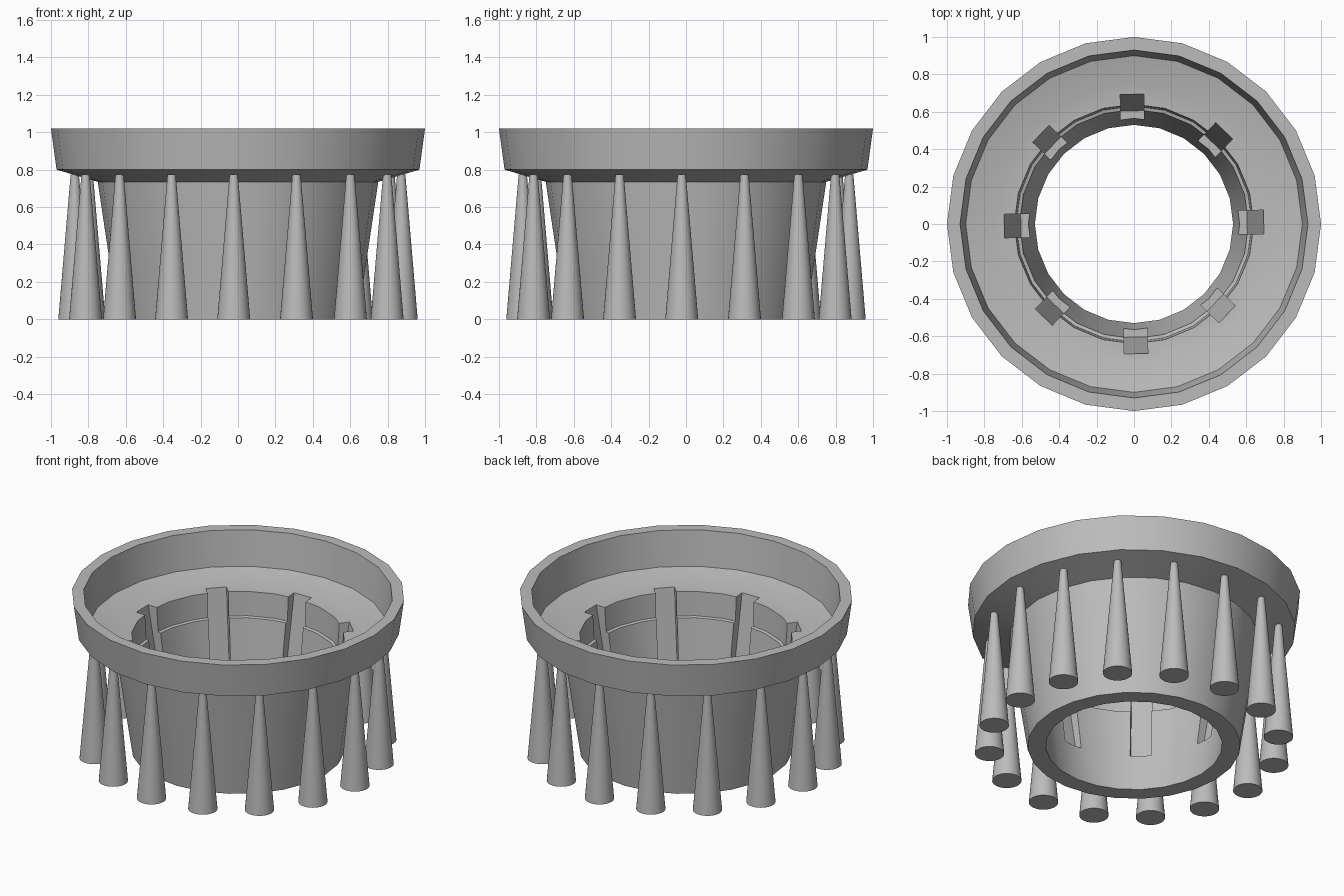
import bpy, bmesh, math
from mathutils import Matrix, Vector

if "Cube" in bpy.data.objects:
    bpy.data.objects.remove(bpy.data.objects["Cube"])

grey = bpy.data.materials.new("plain grey")
grey.diffuse_color = (0.5, 0.5, 0.5, 1)
grey.use_nodes = True
grey.node_tree.nodes["Principled BSDF"].inputs["Base Color"].default_value = grey.diffuse_color


def make_object(name, bm):
    bmesh.ops.recalc_face_normals(bm, faces=bm.faces)
    mesh = bpy.data.meshes.new(name)
    bm.to_mesh(mesh)
    bm.free()
    mesh.materials.append(grey)
    obj = bpy.data.objects.new(name, mesh)
    bpy.context.collection.objects.link(obj)
    return obj


def select(obj):
    bpy.ops.object.select_all(action='DESELECT')
    obj.select_set(True)
    bpy.context.view_layer.objects.active = obj


def lathe(name, profile, sides):
    bm = bmesh.new()
    rings = []
    for i in range(sides):
        a = 2 * math.pi * i / sides
        rings.append([bm.verts.new((r * math.cos(a), r * math.sin(a), z)) for r, z in profile])
    n = len(profile)
    for i in range(sides):
        p, q = rings[i], rings[(i + 1) % sides]
        for k in range(n):
            m = (k + 1) % n
            bm.faces.new((p[k], q[k], q[m], p[m]))
    return make_object(name, bm)


# Hollow tapered cup with a wide raised rim and an inner ledge
bowl = lathe("rimmed_cup", [
    (0.64, 0), (0.75, 0.735), (0.97, 0.80), (1.0, 1.02), (0.93, 1.02),
    (0.90, 0.792), (0.74, 0.752), (0.64, 0.747), (0.63, 0.59),
    (0.612, 0.585), (0.53, 0)], 24)

# Eight leaning slots cut into the inside wall
bm = bmesh.new()
for i in range(8):
    a = math.radians(0.9 + 45 * i)
    radial = Vector((math.cos(a), math.sin(a), 0))
    side = Vector((-math.sin(a), math.cos(a), 0))
    section = [(0.45, 0.25), (0.605, 0.25), (0.715, 0.87), (0.45, 0.87)]
    lo, hi = [[bm.verts.new(radial * r + side * s + Vector((0, 0, z))) for r, z in section]
              for s in (-0.063, 0.063)]
    bm.faces.new(lo)
    bm.faces.new(hi[::-1])
    for k in range(4):
        m = (k + 1) % 4
        bm.faces.new((lo[k], hi[k], hi[m], lo[m]))
cutter = make_object("slot_cutter", bm)
cutter.hide_render = True

mod = bowl.modifiers.new("slots", 'BOOLEAN')
mod.operation = 'DIFFERENCE'
mod.solver = 'EXACT'
mod.object = cutter
select(bowl)
bpy.ops.object.modifier_apply(modifier=mod.name)
bpy.data.objects.remove(cutter)
bpy.ops.object.shade_smooth_by_angle(angle=math.radians(30))

# Ring of sixteen tapered legs under the rim
for i in range(16):
    a = math.radians(-1.5 + 22.5 * i)
    bm = bmesh.new()
    bmesh.ops.create_cone(bm, cap_ends=True, segments=32, radius1=0.088, radius2=0.022, depth=0.775,
                          matrix=Matrix.Translation((0.873 * math.cos(a), 0.873 * math.sin(a), 0.3875)))
    leg = make_object(f"tapered_leg_{i + 1}", bm)
    select(leg)
    bpy.ops.object.shade_smooth_by_angle(angle=math.radians(30))
